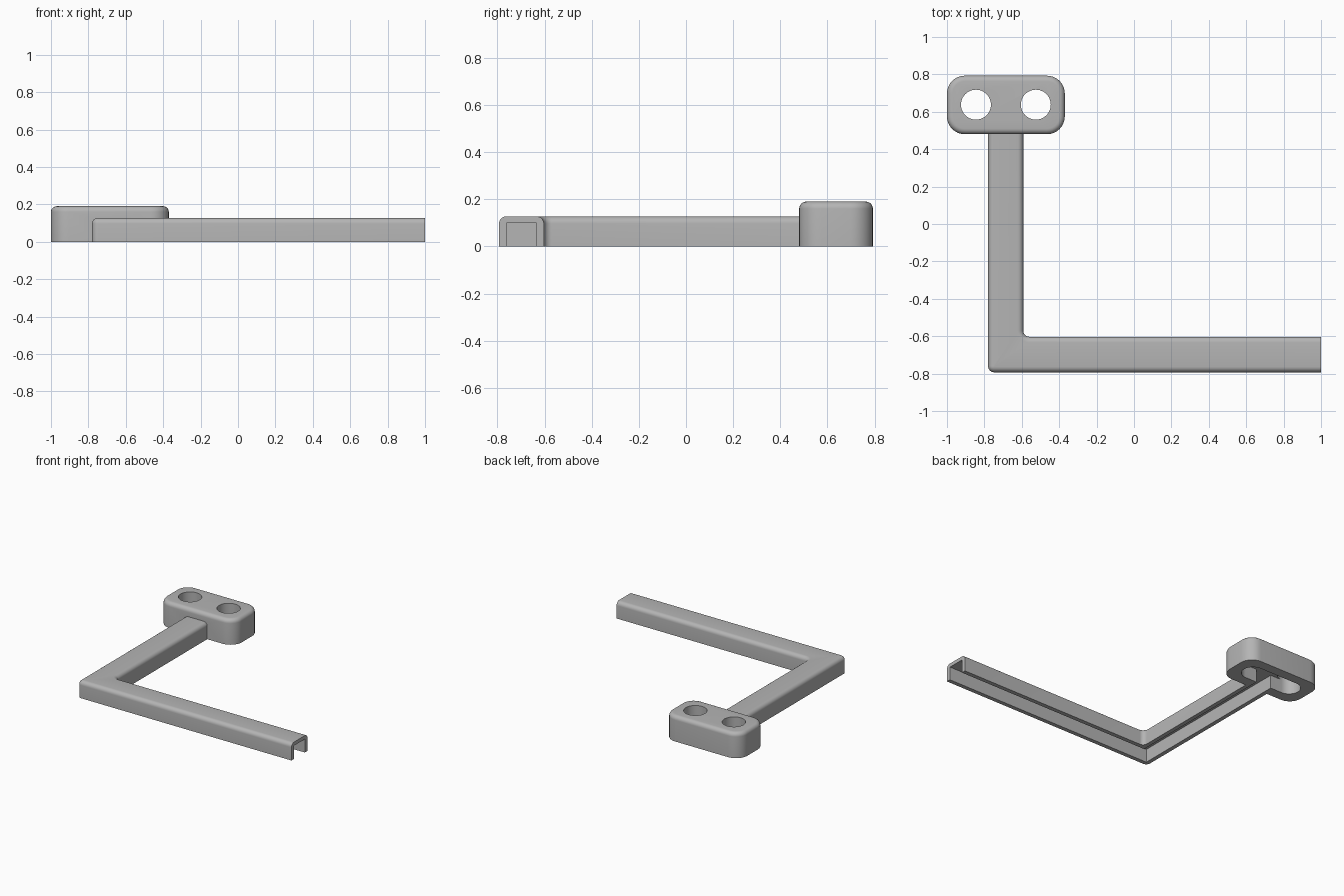
import bpy, bmesh, math

cube = bpy.data.objects.get("Cube")
if cube:
    bpy.data.objects.remove(cube, do_unlink=True)

grey = bpy.data.materials.new("matte_grey")
grey.use_nodes = True
colour = (0.46, 0.46, 0.46, 1)
grey.diffuse_color = colour
grey.node_tree.nodes["Principled BSDF"].inputs["Base Color"].default_value = colour


def prism(name, outline, z0, z1, corner=0, top=0, open_x=None):
    """Extrude an outline, then round its upright and top edges except at the open end."""
    bm = bmesh.new()
    face = bm.faces.new([bm.verts.new((x, y, z0)) for x, y in outline])
    grown = bmesh.ops.extrude_face_region(bm, geom=[face])["geom"]
    for v in grown:
        if isinstance(v, bmesh.types.BMVert):
            v.co.z = z1
    bmesh.ops.recalc_face_normals(bm, faces=bm.faces[:])

    def closed(e):
        return open_x is None or any(abs(v.co.x - open_x) > 1e-4 for v in e.verts)

    def round_edges(edges, radius, segments):
        bmesh.ops.bevel(bm, geom=edges, offset=radius, segments=segments,
                        profile=0.5, affect='EDGES', clamp_overlap=False)

    if corner:
        round_edges([e for e in bm.edges if closed(e)
                     and abs(e.verts[0].co.z - e.verts[1].co.z) > 0.01], corner, 8)
    if top:
        round_edges([e for e in bm.edges if closed(e)
                     and all(abs(v.co.z - z1) < 1e-4 for v in e.verts)], top, 6)
    mesh = bpy.data.meshes.new(name)
    bm.to_mesh(mesh)
    bm.free()
    obj = bpy.data.objects.new(name, mesh)
    bpy.context.collection.objects.link(obj)
    mesh.materials.append(grey)
    return obj


def box(x0, x1, y0, y1):
    return [(x0, y0), (x1, y0), (x1, y1), (x0, y1)]


def angle_outline(x0, x1, y0, y1, x_end, y_end):
    return [(x0, y0), (x_end, y0), (x_end, y1), (x1, y1), (x1, y_end), (x0, y_end)]


def circle(cx, cy, r, n=48):
    return [(cx + r * math.cos(math.tau * i / n), cy + r * math.sin(math.tau * i / n))
            for i in range(n)]


def combine(target, other, operation):
    mod = target.modifiers.new(operation.lower(), 'BOOLEAN')
    mod.operation = operation
    mod.solver = 'EXACT'
    mod.object = other
    bpy.context.view_layer.objects.active = target
    bpy.ops.object.modifier_apply(modifier=mod.name)
    bpy.data.objects.remove(other, do_unlink=True)


# Mounting block and L-shaped channel, joined into one body
mid_x, hole_y, hole_r, spread = -0.685, 0.638, 0.08, 0.16
bracket = prism("cable_channel_bracket", box(-1, -0.37, 0.48, 0.793), 0, 0.19, 0.095, 0.03)
channel = prism("channel_cover",
                angle_outline(-0.78, -0.592, -0.793, -0.603, 1, 0.6),
                0, 0.127, 0.033, 0.03, open_x=1)
combine(bracket, channel, 'UNION')

# Groove along the underside, open at the free end
combine(bracket, prism("groove_cutter",
                       angle_outline(-0.749, -0.623, -0.762, -0.635, 1.1, hole_y),
                       -0.1, 0.1), 'DIFFERENCE')

# Recess under the block linking both holes
combine(bracket, prism("recess_cutter",
                       box(mid_x - spread, mid_x + spread, hole_y - hole_r, hole_y + hole_r),
                       -0.1, 0.1), 'DIFFERENCE')

# Two through holes
for side in (-1, 1):
    combine(bracket, prism("hole_cutter", circle(mid_x + side * spread, hole_y, hole_r),
                           -0.1, 0.3), 'DIFFERENCE')

bpy.ops.object.select_all(action='DESELECT')
bracket.select_set(True)
bpy.context.view_layer.objects.active = bracket
bpy.ops.object.shade_smooth_by_angle(angle=math.radians(30))
